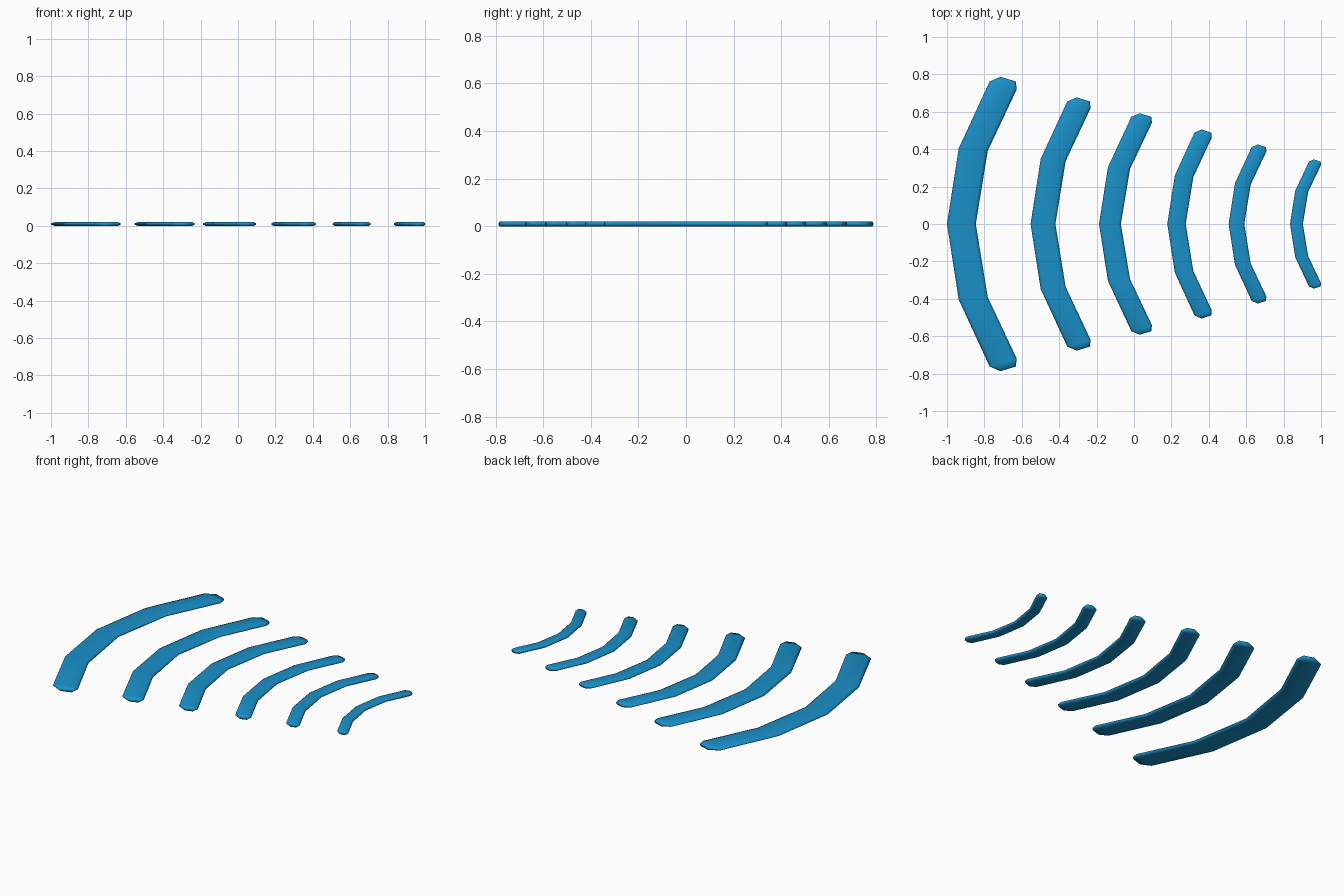
import bpy, bmesh

if "Cube" in bpy.data.objects:
    bpy.data.objects.remove(bpy.data.objects["Cube"])

mat = bpy.data.materials.new("blue")
mat.diffuse_color = (0.01, 0.28, 0.58, 1)
mat.use_nodes = True
mat.node_tree.nodes["Principled BSDF"].inputs["Base Color"].default_value = mat.diffuse_color

# Left / right edge pairs of the largest bar, from the middle to the tip
HALF = [((0, 0), (.154, 0)),
        ((.063, .405), (.218, .391)),
        ((.228, .762), (.373, .720)),
        ((.287, .787), (.368, .762))]
RINGS = [tuple((x, -y) for x, y in pair) for pair in HALF[:0:-1]] + HALF

# Flat bevelled cross-section: fraction across the width, height
SECTION = [(0, .006), (0, .013), (.12, .019), (.88, .019),
           (1, .013), (1, .006), (.88, 0), (.12, 0)]


def curved_bar(name, x0, x1, half_length):
    sx, sy = (x1 - x0) / .373, half_length / .787
    bm = bmesh.new()
    rings = []
    for (lx, ly), (rx, ry) in RINGS:
        rings.append([bm.verts.new((x0 + sx * (lx + (rx - lx) * t),
                                    sy * (ly + (ry - ly) * t), z))
                      for t, z in SECTION])
    n = len(SECTION)
    for a, b in zip(rings, rings[1:]):
        for i in range(n):
            j = (i + 1) % n
            bm.faces.new((a[i], a[j], b[j], b[i]))
    bm.faces.new(rings[0])
    bm.faces.new(rings[-1])
    bmesh.ops.recalc_face_normals(bm, faces=bm.faces[:])
    for f in bm.faces:
        f.smooth = True
    me = bpy.data.meshes.new(name)
    bm.to_mesh(me)
    bm.free()
    me.materials.append(mat)
    bpy.context.collection.objects.link(bpy.data.objects.new(name, me))


# Six bars shrinking towards +x: left x, right x, half length
BARS = [(-1, -.627, .787), (-.553, -.232, .677), (-.187, .096, .592),
        (.178, .416, .505), (.506, .708, .425), (.834, 1, .345)]
for k, (a, b, h) in enumerate(BARS, 1):
    curved_bar(f"curved_bar_{k}", a, b, h)
